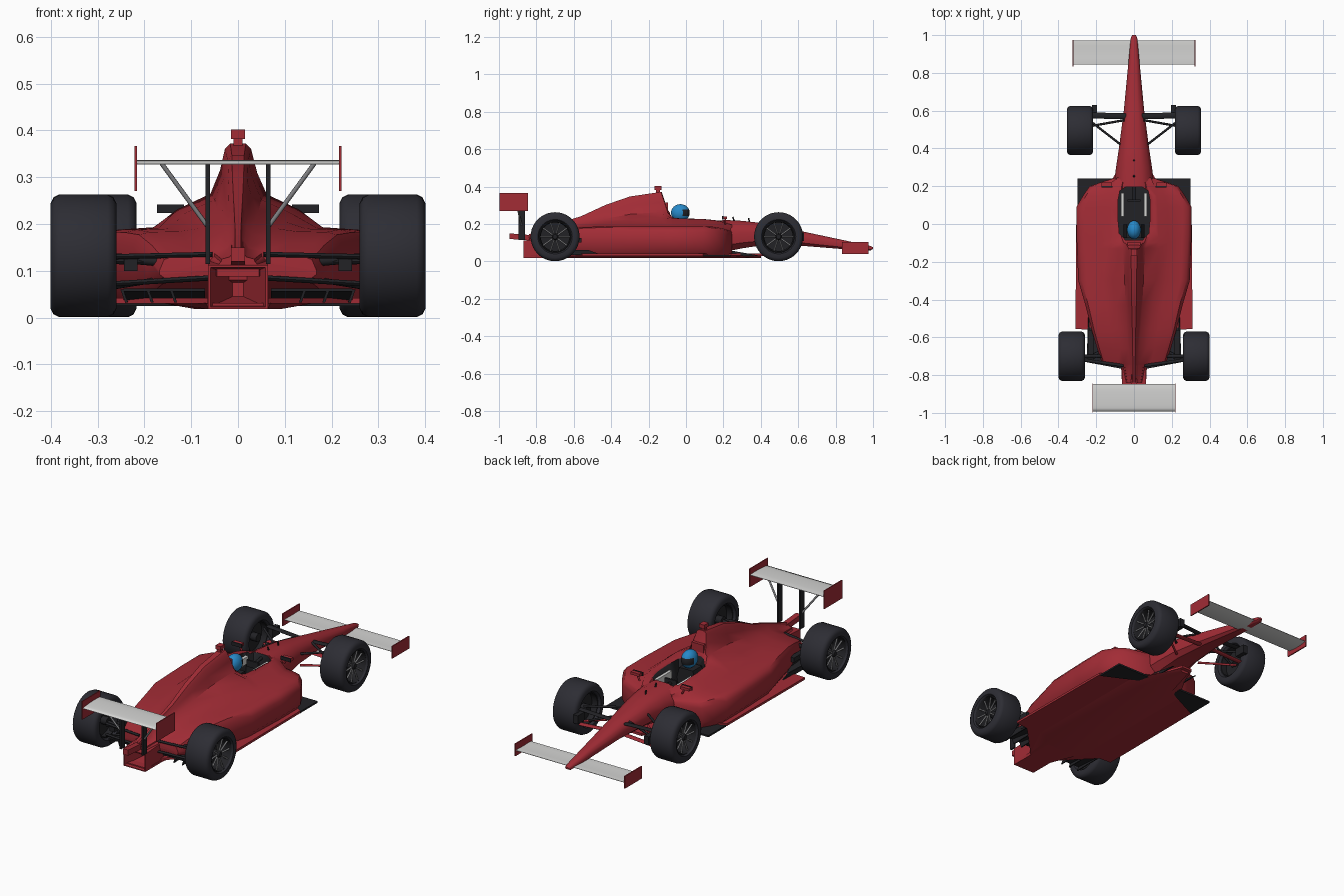
import bpy, bmesh, math
from mathutils import Vector

if "Cube" in bpy.data.objects:
    bpy.data.objects.remove(bpy.data.objects["Cube"])


def mat(name, *rgb):
    m = bpy.data.materials.new(name)
    m.diffuse_color = (*rgb, 1)
    m.use_nodes = True
    m.node_tree.nodes["Principled BSDF"].inputs["Base Color"].default_value = m.diffuse_color
    return m


RED = mat("red paint", .36, .025, .036)
BLACK = mat("carbon black", .016, .016, .019)
TYRE = mat("tyre rubber", .026, .026, .034)
SILVER = mat("silver wing", .66, .66, .65)
GREY = mat("grey metal", .24, .24, .25)
BLUE = mat("helmet blue", .02, .25, .58)


def make(name, verts, faces, *mats, smooth=30):
    me = bpy.data.meshes.new(name)
    me.from_pydata([tuple(v) for v in verts], [], faces)
    bm = bmesh.new()
    bm.from_mesh(me)
    bmesh.ops.recalc_face_normals(bm, faces=bm.faces)
    bm.to_mesh(me)
    bm.free()
    for m in mats:
        me.materials.append(m)
    me.polygons.foreach_set("use_smooth", [True] * len(me.polygons))
    me.set_sharp_from_angle(angle=math.radians(smooth))
    ob = bpy.data.objects.new(name, me)
    bpy.context.scene.collection.objects.link(ob)
    return ob


def loft(name, rings, *mats, caps=True, loop=False, smooth=30):
    """Skin equal-length rings of points."""
    n, k = len(rings[0]), len(rings)
    faces = [(i % k * n + j, i % k * n + (j + 1) % n, (i + 1) % k * n + (j + 1) % n, (i + 1) % k * n + j)
             for i in range(k if loop else k - 1) for j in range(n)]
    if caps and not loop:
        faces += [tuple(range(n)), tuple(range((k - 1) * n, k * n))]
    return make(name, [p for r in rings for p in r], faces, *mats, smooth=smooth)


def mirrored(half, y):
    return [(x, y, z) for x, z in half] + [(-x, y, z) for x, z in reversed(half)]


def box(name, x0, x1, y0, y1, z0, z1, m):
    return loft(name, [[(x0, y0, z), (x1, y0, z), (x1, y1, z), (x0, y1, z)] for z in (z0, z1)], m)


def prism(name, pts, z0, z1, m):
    return loft(name, [[(x, y, z) for x, y in pts] for z in (z0, z1)], m)


def rod(name, a, b, r, m, flat=1.0):
    """Round or flattened bar between two points."""
    a, b = Vector(a), Vector(b)
    q = (b - a).to_track_quat('Z', 'Y')
    circ = [Vector((r * math.cos(t * math.pi / 4), r * flat * math.sin(t * math.pi / 4), 0)) for t in range(8)]
    return loft(name, [[p + q @ c for c in circ] for p in (a, b)], m, smooth=50)


def spin(name, profile, cx, cy, cz, sx, m, n=40, loop=True):
    """Revolve (x, radius) profile about an axle along x."""
    rings = [[(cx + sx * x, cy + r * math.cos(2 * math.pi * i / n), cz + r * math.sin(2 * math.pi * i / n))
              for i in range(n)] for x, r in profile]
    return loft(name, rings, m, loop=loop, smooth=40)


# Main body with side pods and engine cover:
# y, pod width, bottom, pod height, shoulder width, shoulder height, top width, top height
stations = [
    (.245, .105, .04, .16, .09, .195, .05, .217),
    (.20, .235, .035, .175, .11, .21, .06, .222),
    (.15, .27, .035, .185, .12, .22, .06, .226),
    (.09, .305, .035, .188, .125, .226, .06, .23),
    (-.07, .305, .035, .188, .13, .23, .06, .236),
    (-.10, .303, .035, .188, .13, .231, .045, .28),
    (-.13, .302, .035, .188, .13, .231, .028, .372),
    (-.30, .295, .035, .188, .115, .222, .022, .347),
    (-.43, .257, .035, .188, .10, .205, .02, .302),
    (-.56, .225, .04, .183, .085, .19, .015, .242),
    (-.66, .195, .06, .16, .07, .17, .012, .21),
    (-.742, .168, .08, .13, .055, .14, .01, .178),
    (-.75, .062, .112, .13, .05, .137, .01, .175),
    (-.84, .045, .11, .118, .035, .125, .01, .145)]
rings = []
for y, w, zb, c, s, h, tw, t in stations:
    half = [(w * .9, zb), (w, zb + .25 * (c - zb)), (w, c - .03), (w * .94, c - .006), (w * .84, c),
            (s + .4 * (w * .84 - s), c + .12 * (h - c)), (s, h),
            (tw + .3 * (s - tw), h + .24 * (t - h)), (tw + .1 * (s - tw), h + .6 * (t - h)),
            (tw, t - .012), (tw * .6, t)]
    rings.append(mirrored(half, y))
body = loft("body_shell", rings, RED, BLACK, smooth=42)

# Cockpit opening
half = [(.045, -.085), (.078, -.05), (.085, .03), (.084, .13), (.075, .175), (.045, .195)]
cutter = loft("cockpit_cutter", [[(x, y, z) for x, y in half] + [(-x, y, z) for x, y in reversed(half)]
                                 for z in (.10, .34)], RED, BLACK)
for p in cutter.data.polygons:
    p.material_index = 1
cutter.hide_render = True
cutter.hide_viewport = True
cut = body.modifiers.new("cockpit", 'BOOLEAN')
cut.operation, cut.solver, cut.object = 'DIFFERENCE', 'EXACT', cutter

# Nose: y, half width, bottom, top
rings = []
for y, w, b, t in [(1, .01, .066, .076), (.985, .017, .058, .083), (.85, .03, .065, .112), (.6, .054, .085, .165),
                   (.4, .08, .085, .206), (.3, .095, .07, .217), (.2, .108, .05, .222)]:
    d = t - b
    rings.append(mirrored([(w * .6, b), (w * .95, b + .2 * d), (w, b + .55 * d), (w * .82, b + .85 * d),
                           (w * .4, t)], y))
loft("nose", rings, RED, smooth=40)

# Floor and stepped keel
half = [(.03, .42), (.11, .2), (.305, .09), (.31, -.555), (.24, -.56), (.2, -.6), (.065, -.74)]
prism("floor", half + [(-x, y) for x, y in reversed(half)], .03, .042, RED)
loft("keel", [mirrored([(w, .018), (w * k, .031)], y)
              for y, w, k in ((.40, .02, 1.3), (.15, .09, 1.8), (-.55, .09, 1.8), (-.74, .063, 1.1), (-.855, .063, 1.))],
     RED)
# Tail box with hollow back
loft("tail_box", [mirrored([(w, b), (w, t)], y) for y, w, b, t in
                  ((-.6, .064, .018, .13), (-.87, .064, .018, .112), (-.87, .059, .023, .107),
                   (-.72, .012, .045, .09))], RED)
loft("tail_light", [mirrored([(.015, b), (.015, t)], y) for y, b, t in ((-.82, .112, .14), (-.945, .12, .15))], RED)
# Roll hoop camera, headrest
box("roof_camera", -.015, .015, -.168, -.132, .382, .402, RED)
box("camera_mount", -.01, .01, -.16, -.14, .36, .384, RED)
box("headrest", -.035, .035, -.125, -.095, .23, .315, RED)

# Driver
ph = [(math.pi * i / 16) for i in range(17)]
rings = [[(.037 * max(math.sin(p), .01) * math.cos(a), -.03 + .05 * max(math.sin(p), .01) * math.sin(a),
           .26 + .046 * math.cos(p)) for a in [2 * math.pi * j / 24 for j in range(24)]] for p in ph]
helmet = loft("helmet", rings, BLUE, BLACK, smooth=60)
for p in helmet.data.polygons:
    if p.center.y > -.013 and .246 < p.center.z < .274:
        p.material_index = 1
loft("driver_torso", [mirrored([(.04, .1), (.055, .16), (.04, .215)], y) for y in (-.075, .0)], BLACK)
rod("steering_column", (0, .13, .19), (0, .2, .2), .008, BLACK)
box("steering_wheel", -.035, .035, .12, .13, .175, .21, BLACK)
rod("antenna", (0, .26, .21), (0, .25, .238), .004, BLACK)
rod("sensor", (0, .34, .205), (0, .335, .232), .004, BLACK)


def wing(name, span, y0, y1, z, camber, tilt=0, m=SILVER):
    """Thin cambered blade."""
    n = 8

    def mid(i):
        return z + camber * ((2 * i / n - 1) ** 2) + tilt * i / n

    top = [(y0 + (y1 - y0) * i / n, mid(i) + .006 * math.sin(math.pi * i / n) ** .5) for i in range(n + 1)]
    low = [(y0 + (y1 - y0) * i / n, mid(i) - .002) for i in range(n, -1, -1)]
    return loft(name, [[(x, y, zz) for y, zz in top + low] for x in (-span, span)], m, smooth=80)


wing("front_wing", .322, .845, .972, .064, .006)
wing("rear_wing", .218, -.993, -.848, .328, .001, .005)

for s, side in ((1, "right"), (-1, "left")):
    def X(*p):
        return (s * p[0], p[1], p[2])

    def sbox(name, x0, x1, *rest):
        return box(f"{name}_{side}", s * x0, s * x1, *rest)

    # Wing end plates, posts and struts
    sbox("front_endplate", .319, .325, .833, .975, .04, .105, RED)
    sbox("rear_endplate", .216, .221, -.998, -.845, .27, .367, RED)
    sbox("rear_wing_post", .06, .069, -.895, -.862, .115, .33, BLACK)
    rod(f"wing_strut_{side}", X(.065, -.88, .195), X(.163, -.91, .329), .005, GREY)
    # Mirrors with dark glass
    sbox("mirror", .12, .172, .20, .22, .226, .24, RED)
    sbox("mirror_glass", .115, .173, .193, .20, .223, .242, BLACK)
    rod(f"mirror_stalk_{side}", X(.125, .21, .2), X(.14, .21, .23), .005, RED)
    # Cockpit side pads
    sbox("cockpit_pad", .054, .07, .04, .165, .17, .208, SILVER)
    # Front floor plate and diffuser panels
    prism(f"front_floor_plate_{side}", [(s * .10, .24), (s * .30, .24), (s * .30, .092), (s * .10, .19)],
          .025, .034, BLACK)
    loft(f"turning_vane_{side}", [[X(x, .4, .03), X(x, .2, .03), X(x, .2, .065)] for x in (.07, .077)], BLACK)
    for x in (.13, .18, .235):
        loft(f"diffuser_fin_{side}", [[X(x + d, -.45, .035), X(x + d, -.73, .032), X(x + d + .01, -.73, .06),
                                       X(x + d, -.52, .06)] for d in (0, .006)], BLACK)
    loft(f"diffuser_{side}", [[X(.07, y, z), X(.245, y, z), X(.245, y, z + .006), X(.07, y, z + .006)]
                              for y, z in ((-.54, .035), (-.73, .056))], BLACK)
    # Front suspension
    for z0, z1, m, tag in ((.155, .165, BLACK, "upper"), (.095, .085, RED, "lower")):
        rod(f"front_{tag}_arm_{side}", X(.04, .57, z0), X(.225, .575, z1), .016, m, .35)
        rod(f"front_{tag}_brace_{side}", X(.07, .42, z0), X(.225, .54, z1), .006, m)
    rod(f"front_pushrod_{side}", X(.05, .55, .16), X(.22, .52, .08), .006, BLACK)
    sbox("front_upright", .195, .222, .57, .63, .11, .155, BLACK)
    # Rear suspension
    for z0, z1, y0, tag in ((.135, .13, -.75, "upper"), (.115, .12, -.66, "track"), (.085, .072, -.76, "lower"),
                            (.10, .065, -.62, "trailing")):
        rod(f"rear_{tag}_arm_{side}", X(.055, y0, z0), X(.27, -.72, z1), .008, BLACK, .7)
    rod(f"drive_shaft_{side}", X(.055, -.70, .11), X(.29, -.70, .13), .01, BLACK)
    sbox("rear_duct", .215, .243, -.73, -.56, .10, .125, BLACK)

    # Wheels: hollow tyre, rim, spokes, hub and brake disc
    for end, x, y, w in (("front", .286, .495, .069), ("rear", .33, -.70, .07)):
        cz, R = .132, .131
        nm = f"{end}_%s_{side}"
        spin(nm % "tyre", [(-w + .012, .083), (-w, .092), (-w, R - .018), (-w + .006, R - .006), (-w + .018, R),
                           (w - .018, R), (w - .006, R - .006), (w, R - .018), (w, .092), (w - .012, .083)],
             s * x, y, cz, s, TYRE)
        spin(nm % "rim", [(-w + .012, .085), (w - .01, .087), (w - .006, .082), (w - .02, .076), (-w + .012, .078)],
             s * x, y, cz, s, BLACK)
        spin(nm % "brake_disc", [(-.025, .001), (-.025, .079), (-.01, .079), (-.01, .001)], s * x, y, cz, s,
             BLACK, 24, False)
        spin(nm % "hub", [(-.06, .001), (-.06, .022), (w - .02, .018), (w - .012, .012), (w - .012, .001)],
             s * x, y, cz, s, BLACK, 16, False)
        for k in range(10):
            a = math.pi * k / 5
            c, d = math.cos(a), math.sin(a)
            rod(nm % "spoke", (s * (x + w - .024), y + .012 * c, cz + .012 * d),
                (s * (x + w - .018), y + .08 * c, cz + .08 * d), .0045, GREY)
